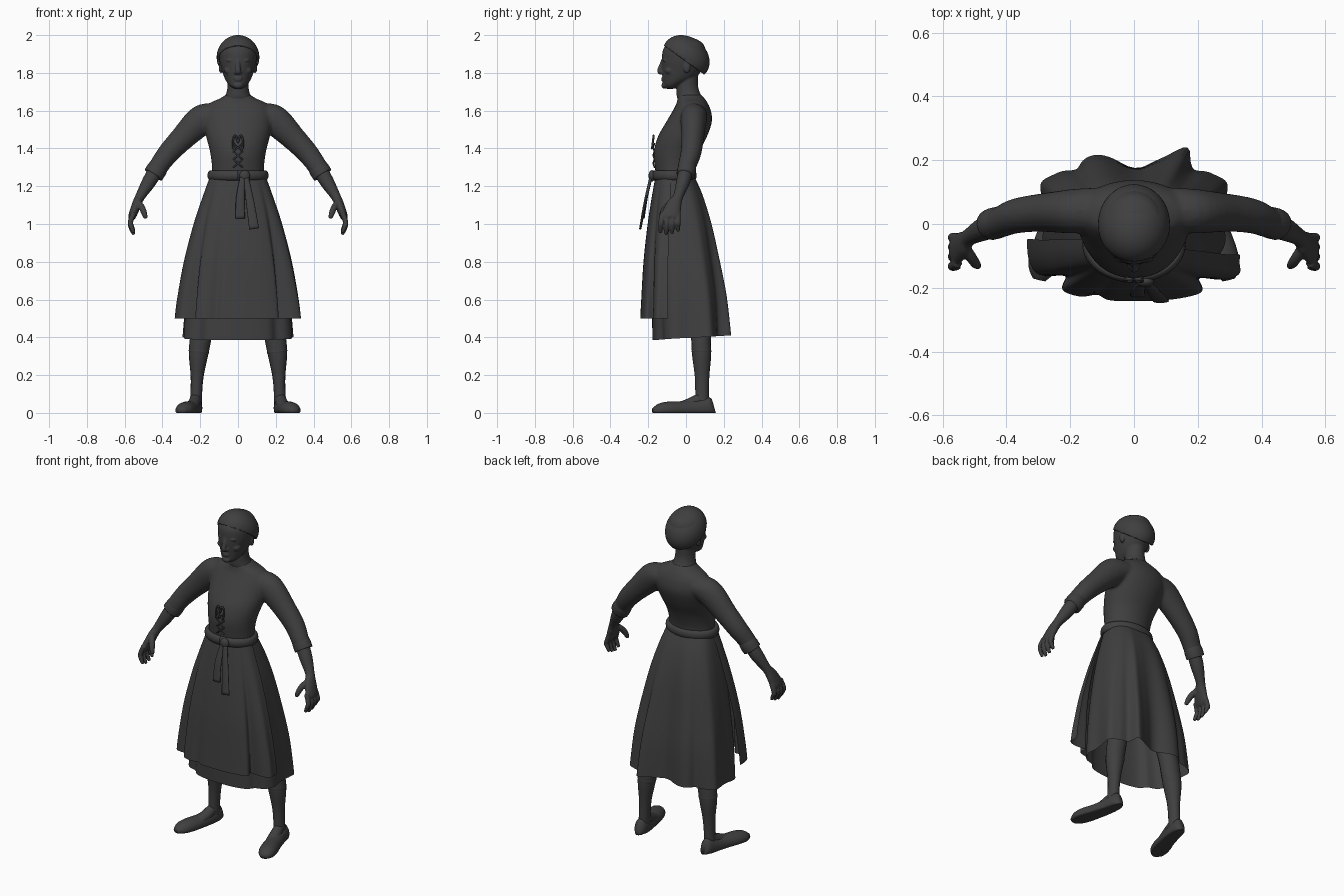
import bpy, bmesh, math
from mathutils import Vector, Matrix

cube = bpy.data.objects.get("Cube")
if cube:
    bpy.data.objects.remove(cube, do_unlink=True)

mat = bpy.data.materials.new("charcoal_grey")
mat.use_nodes = True
colour = (0.05, 0.05, 0.05, 1)
mat.diffuse_color = colour
mat.node_tree.nodes["Principled BSDF"].inputs["Base Color"].default_value = colour
X, Y, Z = Vector((1, 0, 0)), Vector((0, 1, 0)), Vector((0, 0, 1))


def spline(rows, steps=5):
    """Smooth rows of numbers with a Catmull-Rom curve."""
    out = []
    for i in range(len(rows) - 1):
        quad = [rows[max(i - 1, 0)], rows[i], rows[i + 1], rows[min(i + 2, len(rows) - 1)]]
        for k in range(steps):
            t = k / steps
            out.append([b + t / 2 * (c - a + t * (2 * a - 5 * b + 4 * c - d + t * (3 * (b - c) + d - a)))
                        for a, b, c, d in zip(*quad)])
    return out + [list(rows[-1])]


def skin(bm, rings, closed=True, caps=True):
    """Bridge rings of points with quads."""
    rings = [[bm.verts.new(p) for p in ring] for ring in rings]
    n = len(rings[0])
    for lower, upper in zip(rings, rings[1:]):
        for i in range(n if closed else n - 1):
            j = (i + 1) % n
            bm.faces.new((lower[i], lower[j], upper[j], upper[i]))
    if caps:
        bm.faces.new(rings[0][::-1])
        bm.faces.new(rings[-1])


def tube(bm, rows, ref=Y, n=16, steps=5):
    """Sweep ellipses along x, y, z rows; radii lie along ref and across it."""
    rows = spline(rows, steps)
    pts = [Vector(r[:3]) for r in rows]
    rings = []
    for i, r in enumerate(rows):
        t = (pts[min(i + 1, len(pts) - 1)] - pts[max(i - 1, 0)]).normalized()
        u = (ref - t * ref.dot(t)).normalized()
        v = t.cross(u)
        ring = []
        for k in range(n):
            a = math.tau * k / n
            p = pts[i] + u * r[3] * math.cos(a) + v * r[4] * math.sin(a)
            p.z = max(p.z, 0)
            ring.append(p)
        rings.append(ring)
    skin(bm, rings)


def stack(bm, rows, n=32):
    """Loft level ellipses given as height, half width, front y, back y."""
    rings = []
    for z, w, f, b in spline(rows):
        rings.append([(w * math.sin(math.tau * k / n),
                       (f + b) / 2 - (b - f) / 2 * math.cos(math.tau * k / n), z) for k in range(n)])
    skin(bm, rings)


def ball(bm, centre, size):
    bmesh.ops.create_uvsphere(bm, u_segments=20, v_segments=12, radius=1,
                              matrix=Matrix.Translation(centre) @ Matrix.Diagonal((*size, 1)))


def finish(name, bm, mirror=False, voxel=0, smooth=3):
    bmesh.ops.recalc_face_normals(bm, faces=bm.faces[:])
    for f in bm.faces:
        f.smooth = True
    mesh = bpy.data.meshes.new(name)
    bm.to_mesh(mesh)
    bm.free()
    mesh.materials.append(mat)
    ob = bpy.data.objects.new(name, mesh)
    bpy.context.collection.objects.link(ob)
    if mirror:
        ob.modifiers.new("mirror", "MIRROR").use_mirror_merge = False
    if voxel:
        m = ob.modifiers.new("blend", "REMESH")
        m.mode, m.voxel_size, m.use_smooth_shade = "VOXEL", voxel, True
        s = ob.modifiers.new("soften", "SMOOTH")
        s.factor, s.iterations = 0.5, smooth
    return ob


def cloth(name, rows, start, end, pleats, lift=0):
    """Hanging cloth; pleats (angle, spread, push) deepen toward the hem."""
    bm, n, rings = bmesh.new(), 160, []
    for z, w, f, b in spline(rows, 6):
        t = (rows[0][0] - z) / (rows[0][0] - rows[-1][0])
        ring = []
        for k in range(n + 1):
            angle = start + (end - start) * k / n
            s, c = math.sin(math.radians(angle)), math.cos(math.radians(angle))
            g = 1 + t * sum(push * math.exp(-((angle - at) / spread) ** 2) for at, spread, push in pleats)
            x = w * g * math.copysign(abs(s) ** 0.8, s)
            y = (f + b) / 2 - (b - f) / 2 * g * math.copysign(abs(c) ** 0.8, c)
            ring.append((x, y, z + lift * t * (1 - c) / 2))
        rings.append(ring)
    skin(bm, rings, closed=False, caps=False)
    bmesh.ops.remove_doubles(bm, verts=bm.verts[:], dist=0.0001)
    return finish(name, bm)


# Bodice blended with its sleeves
bm = bmesh.new()
stack(bm, [(1.23, .14, -.155, .04), (1.3, .138, -.165, .045), (1.38, .148, -.17, .07),
           (1.46, .168, -.15, .11), (1.54, .182, -.105, .137), (1.6, .18, -.07, .132),
           (1.64, .15, -.05, .115), (1.665, .095, -.045, .098), (1.685, .066, -.042, .082)])
for s in (1, -1):
    tube(bm, [(s * x, y, z, a, b) for x, y, z, a, b in (
        (.11, .045, 1.58, .07, .055), (.19, .04, 1.553, .07, .08), (.295, .035, 1.453, .06, .066),
        (.37, .025, 1.373, .055, .058), (.42, .005, 1.305, .048, .052), (.442, 0, 1.268, .047, .052))])
finish("bodice", bm, voxel=.009, smooth=5)

# Turned-up cuffs
bm = bmesh.new()
tube(bm, [(.415, .008, 1.311, .046, .05), (.43, .004, 1.288, .05, .054), (.448, -.002, 1.26, .049, .054)])
finish("cuffs", bm, mirror=True)

# Forearms, palms, fingers and thumbs
bm = bmesh.new()
tube(bm, [(.42, .005, 1.31, .038, .04), (.47, -.015, 1.225, .037, .038), (.518, -.042, 1.145, .027, .026),
          (.536, -.062, 1.105, .04, .025), (.557, -.08, 1.05, .049, .022), (.565, -.083, 1.03, .044, .017)])
for i in range(4):
    y, drop = -.042 - .027 * i, (.012, 0, -.006, .004)[i]
    tube(bm, [(.552, y, 1.06, .014, .015), (.57, y - .003 * i, 1.01, .014, .014),
              (.564, y - .004 * i, .98 + drop, .0125, .0125), (.551, y - .004 * i, .95 + drop, .009, .009)])
tube(bm, [(.53, -.075, 1.115, .018, .018), (.508, -.108, 1.085, .017, .017),
          (.496, -.125, 1.055, .015, .015), (.488, -.132, 1.03, .01, .01)])
finish("forearms_and_hands", bm, mirror=True, voxel=.0045, smooth=2)

# Head, neck and face
bm = bmesh.new()
stack(bm, [(1.62, .09, -.02, .095), (1.665, .073, -.046, .088), (1.7, .06, -.05, .072),
           (1.74, .055, -.05, .063), (1.82, .056, -.05, .065)])
stack(bm, [(1.716, .024, -.108, -.06), (1.735, .048, -.12, -.025), (1.77, .07, -.124, .045),
           (1.82, .087, -.128, .088), (1.87, .099, -.128, .105), (1.92, .1, -.122, .105),
           (1.96, .08, -.095, .085), (1.985, .04, -.06, .04)])
tube(bm, [(0, -.118, 1.872, .011, .012), (0, -.129, 1.84, .013, .012), (0, -.139, 1.81, .014, .015),
          (0, -.129, 1.797, .01, .017)])
ball(bm, (0, -.116, 1.734), (.026, .014, .017))
for z, w in ((1.772, .024), (1.761, .02)):
    ball(bm, (0, -.12, z), (w, .011, .0055))
for s in (1, -1):
    ball(bm, (s * .014, -.126, 1.803), (.009, .012, .008))
    ball(bm, (s * .036, -.108, 1.866), (.026, .015, .007))
    ball(bm, (s * .046, -.086, 1.812), (.028, .026, .022))
    ball(bm, (s * .09, .005, 1.828), (.012, .018, .03))
finish("head", bm, voxel=.0045, smooth=3)

# Close cap, cut along a slope from brow to nape
bm = bmesh.new()
bmesh.ops.create_uvsphere(bm, u_segments=40, v_segments=28, radius=1,
                          matrix=Matrix.Translation((0, 0, 1.882)) @ Matrix.Diagonal((.113, .122, .118, 1)))
for v in bm.verts:
    v.co.y -= (v.co.z - 1.882) * .22
bmesh.ops.bisect_plane(bm, geom=bm.verts[:] + bm.edges[:] + bm.faces[:], plane_co=(0, 0, 1.86),
                       plane_no=(0, .165, .23), clear_inner=True)
cap = finish("cap", bm)
m = cap.modifiers.new("thickness", "SOLIDIFY")
m.thickness, m.offset = .014, -1

# Waist sash
bm = bmesh.new()
tube(bm, [(.145 * math.sin(a), -.0635 - .1035 * math.cos(a), 1.257, .027, .017)
          for a in (math.tau * k / 24 for k in range(25))], ref=Z, n=12, steps=3)
finish("waist_sash", bm)

# Sash knot and hanging tails
bm = bmesh.new()
ball(bm, (.035, -.18, 1.255), (.028, .018, .03))
tube(bm, [(.025, -.185, 1.25, .014, .008), (.012, -.21, 1.14, .022, .008), (.012, -.225, 1.03, .025, .006)], ref=X)
tube(bm, [(.042, -.185, 1.25, .014, .008), (.065, -.217, 1.11, .022, .008), (.085, -.242, .975, .026, .006)], ref=X)
finish("sash_tails", bm)

# Crossed laces and bow on the bodice
bm = bmesh.new()
for s in (1, -1):
    for k in range(3):
        d, z = s * (1 if k % 2 else -1) * .024, 1.3 + .042 * k
        tube(bm, [(d, -.167, z, .004, .004), (0, -.173, z + .021, .004, .004),
                  (-d, -.167, z + .042, .004, .004)], n=8)
    tube(bm, [(0, -.174, 1.43, .005, .005), (s * .012, -.172, 1.468, .005, .005), (s * .025, -.174, 1.45, .005, .005),
              (s * .024, -.18, 1.4, .005, .005), (s * .006, -.177, 1.415, .005, .005)], n=8)
finish("bodice_laces", bm)

# Long skirt and the wrapped front apron
cloth("underskirt", [(1.26, .14, -.155, .04), (1.15, .175, -.165, .09), (1.0, .215, -.175, .133),
                     (.8, .255, -.18, .17), (.6, .285, -.18, .2), (.385, .302, -.178, .215)],
      0, 360, [(42, 9, -.08), (318, 9, -.08), (90, 14, -.07), (270, 14, -.07), (118, 9, .06), (242, 9, .06),
               (142, 6, -.07), (158, 6, .2), (179, 9, -.2), (198, 9, .05), (216, 7, -.08)], lift=.025)
cloth("apron", [(1.26, .145, -.16, .045), (1.15, .185, -.18, .06), (1.0, .235, -.203, .08),
                (.8, .287, -.225, .095), (.6, .323, -.237, .11), (.5, .335, -.242, .115)],
      -93, 83, [(-50, 8, -.2), (-17, 5, -.08), (46, 7, -.2), (66, 8, .06)])

# Legs, garters and shoes
bm = bmesh.new()
tube(bm, [(.13, .04, .8, .07, .07), (.18, .075, .5, .055, .058), (.2, .08, .38, .052, .056), (.21, .083, .3, .05, .05),
          (.216, .085, .2, .039, .035), (.22, .085, .12, .036, .031), (.224, .085, .04, .036, .032)])
tube(bm, [(.223, .085, .075, .035, .028), (.233, .03, .05, .032, .033), (.248, -.04, .03, .025, .034)], ref=Z)
finish("legs", bm, mirror=True)
bm = bmesh.new()
tube(bm, [(.208, .082, .312, .049, .05), (.207, .082, .325, .052, .054), (.206, .082, .338, .05, .053)])
finish("garters", bm, mirror=True)
bm = bmesh.new()
tube(bm, [(.222, .147, .035, .042, .016), (.224, .125, .03, .055, .034), (.233, .06, .022, .05, .042),
          (.252, -.02, .018, .044, .047), (.273, -.09, .016, .044, .051), (.289, -.14, .014, .036, .044),
          (.298, -.175, .012, .014, .02)], ref=Z, n=24)
finish("shoes", bm, mirror=True)
